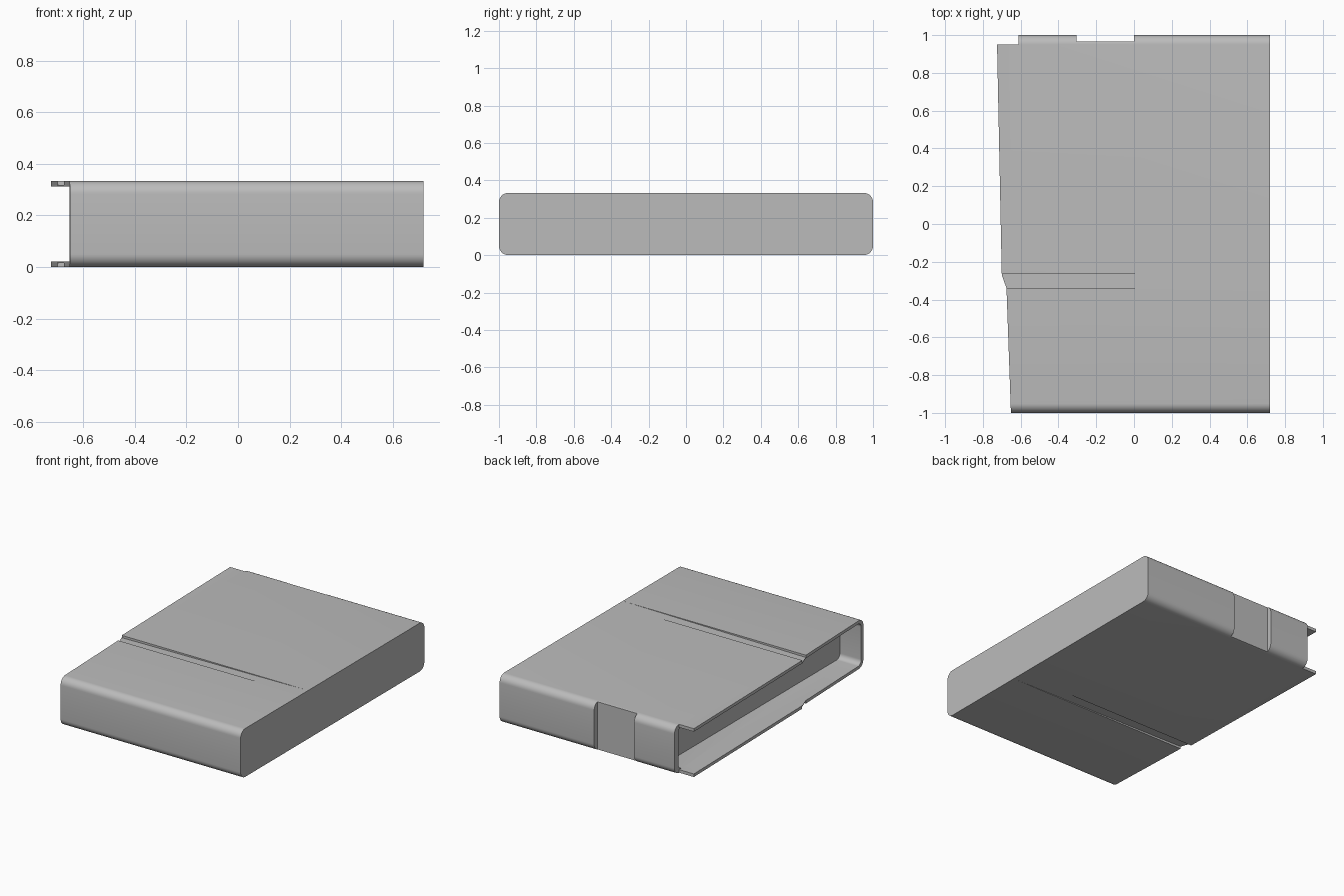
import bpy
import bmesh
from math import sin, cos, pi, radians
from mathutils import Vector

if "Cube" in bpy.data.objects:
    bpy.data.objects.remove(bpy.data.objects["Cube"], do_unlink=True)

HEIGHT = 0.333
SHEET = 0.021
SIDE = 0.72

grey = bpy.data.materials.new("plain grey")
grey.use_nodes = True
colour = (0.5, 0.5, 0.5, 1)
grey.diffuse_color = colour
grey.node_tree.nodes["Principled BSDF"].inputs["Base Color"].default_value = colour


def prism(name, points, axis, start, end):
    """Extrude a 2D outline along an axis; the outline uses the other two axes in order."""
    bm = bmesh.new()
    verts = []
    for p in points:
        co = list(p)
        co.insert(axis, start)
        verts.append(bm.verts.new(co))
    face = bm.faces.new(verts)
    step = Vector((0, 0, 0))
    step[axis] = end - start
    extruded = bmesh.ops.extrude_face_region(bm, geom=[face])
    moved = [g for g in extruded["geom"] if isinstance(g, bmesh.types.BMVert)]
    bmesh.ops.translate(bm, verts=moved, vec=step)
    bmesh.ops.recalc_face_normals(bm, faces=bm.faces)
    mesh = bpy.data.meshes.new(name)
    bm.to_mesh(mesh)
    bm.free()
    mesh.materials.append(grey)
    obj = bpy.data.objects.new(name, mesh)
    bpy.context.collection.objects.link(obj)
    return obj


def rectangle(u0, u1, v0, v1):
    return [(u0, v0), (u1, v0), (u1, v1), (u0, v1)]


def rounded(u0, u1, v0, v1, r, steps=8):
    corners = [(u1 - r, v1 - r), (u0 + r, v1 - r), (u0 + r, v0 + r), (u1 - r, v0 + r)]
    points = []
    for i, (u, v) in enumerate(corners):
        for k in range(steps + 1):
            a = (i + k / steps) * pi / 2
            points.append((u + r * cos(a), v + r * sin(a)))
    return points


def cut(target, cutter):
    cutter.hide_render = True
    mod = target.modifiers.new("cut", "BOOLEAN")
    mod.operation = "DIFFERENCE"
    mod.solver = "EXACT"
    mod.object = cutter
    bpy.ops.object.modifier_apply(modifier=mod.name)
    bpy.data.objects.remove(cutter, do_unlink=True)


# Rounded case body
case = prism("case_body", rounded(-1, 1, 0, HEIGHT, 0.05), 0, -0.78, SIDE)
bpy.context.view_layer.objects.active = case
case.select_set(True)

# Shallow cavity in the open end
cut(case, prism("cavity_cutter", rounded(-0.975, 0.955, SHEET, HEIGHT - SHEET, 0.035),
                0, -1, -0.49))

# Slanted, stepped edge of the two sheets, and the trimmed back corner
edge = [(-0.648, -1.1), (-0.675, -0.34), (-0.7, -0.27), (-0.725, 0.95),
        (-0.612, 0.95), (-0.612, 1.1), (-1, 1.1), (-1, -1.1)]
cut(case, prism("edge_cutter", edge, 2, -0.1, 0.5))
cut(case, prism("corner_cutter", rectangle(0.88, 1.1, SHEET, HEIGHT - SHEET), 0, -1, -0.612))

# Slot across the back
cut(case, prism("slot_cutter", rectangle(-0.305, 0, -0.1, 0.5), 1, 0.965, 1.1))

# Tapering grooves on the top and the bottom
for surface, out in ((HEIGHT, 1), (0, -1)):
    wedge = [(SIDE - 0.01, surface), (-0.8, surface - out * 0.017),
             (-0.8, surface + out * 0.1), (SIDE - 0.01, surface + out * 0.1)]
    cut(case, prism("groove_cutter", wedge, 1, -0.34, -0.265))

bpy.ops.object.shade_smooth_by_angle(angle=radians(30))
